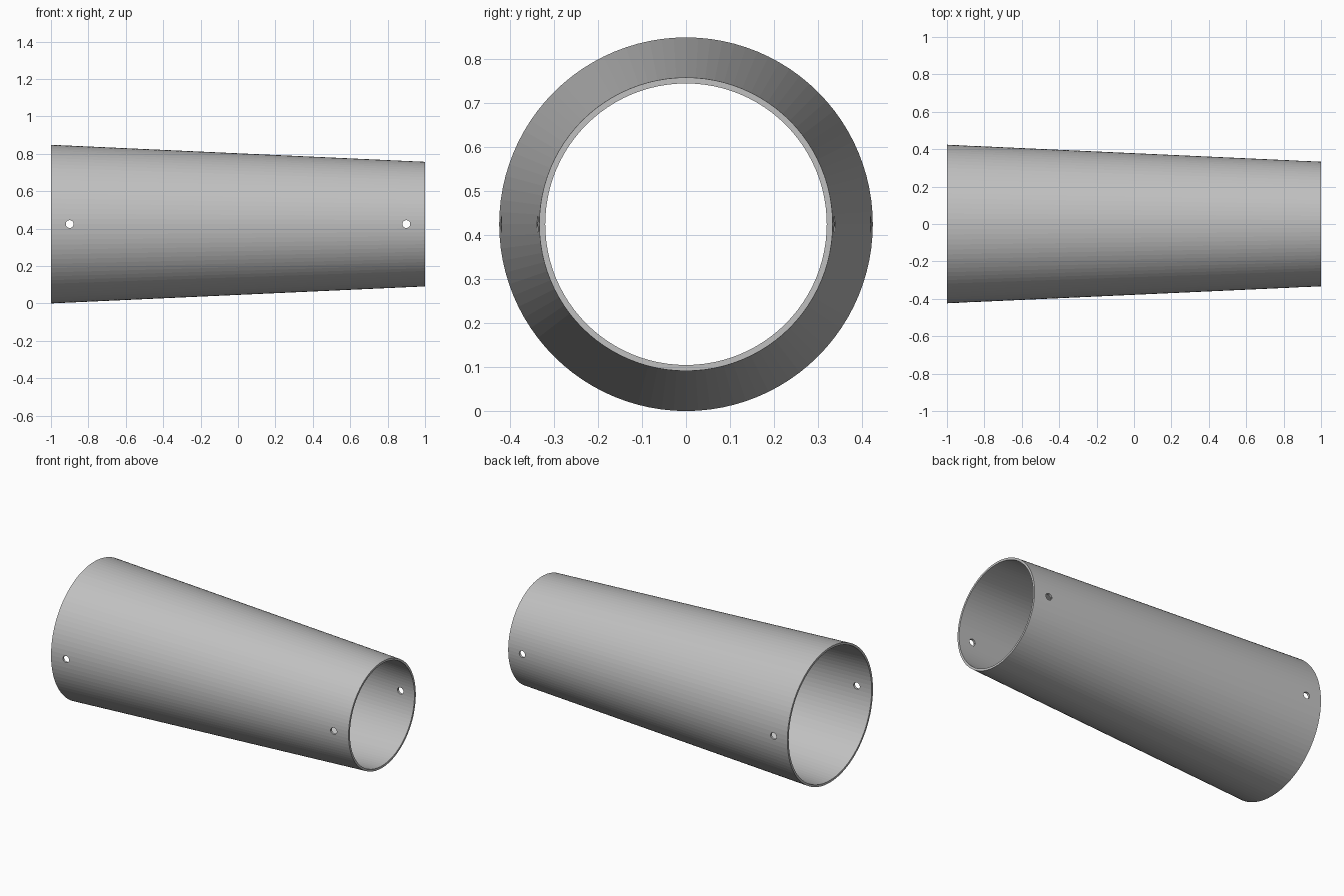
import bpy
import bmesh
from math import cos, sin, tau, radians

SIDES = 96
R_BIG, R_SMALL, WALL = 0.424, 0.333, 0.0135
AXIS_Z = R_BIG

if "Cube" in bpy.data.objects:
    bpy.data.objects.remove(bpy.data.objects["Cube"], do_unlink=True)

# Plain grey material
grey = bpy.data.materials.new("plain grey")
grey.use_nodes = True
colour = (0.53, 0.53, 0.53, 1)
grey.diffuse_color = colour
grey.node_tree.nodes["Principled BSDF"].inputs["Base Color"].default_value = colour


def ring(bm, x, radius):
    """Circle of vertices around the x axis."""
    return [bm.verts.new((x, radius * cos(tau * i / SIDES), radius * sin(tau * i / SIDES)))
            for i in range(SIDES)]


# Tapered tube: closed wall profile swept around the x axis
bm = bmesh.new()
profile = [(-1, R_BIG), (1, R_SMALL), (1, R_SMALL - WALL), (-1, R_BIG - WALL)]
rings = [ring(bm, x, r) for x, r in profile]
for a, b in zip(rings, rings[1:] + rings[:1]):
    for i in range(SIDES):
        j = (i + 1) % SIDES
        bm.faces.new((a[i], a[j], b[j], b[i]))
bmesh.ops.recalc_face_normals(bm, faces=bm.faces)
mesh = bpy.data.meshes.new("tapered_tube")
bm.to_mesh(mesh)
bm.free()
mesh.materials.append(grey)
tube = bpy.data.objects.new("tapered_tube", mesh)
tube.location.z = AXIS_Z
bpy.context.collection.objects.link(tube)

# Pin holes drilled front to back near both ends
cutters = []
for x in (-0.9, 0.9):
    bpy.ops.mesh.primitive_cylinder_add(vertices=32, radius=0.021, depth=1.2,
                                        location=(x, 0, AXIS_Z),
                                        rotation=(radians(90), 0, 0))
    cutter = bpy.context.object
    cutter.name = "pin_hole_cutter"
    cutter.hide_render = True
    cutter.data.materials.append(grey)
    cutters.append(cutter)
    drill = tube.modifiers.new("pin_hole", "BOOLEAN")
    drill.operation = "DIFFERENCE"
    drill.solver = "EXACT"
    drill.object = cutter

# Apply the drilling and discard the cutters
bpy.ops.object.select_all(action="DESELECT")
tube.select_set(True)
bpy.context.view_layer.objects.active = tube
for name in [m.name for m in tube.modifiers]:
    bpy.ops.object.modifier_apply(modifier=name)
for cutter in cutters:
    bpy.data.objects.remove(cutter, do_unlink=True)
